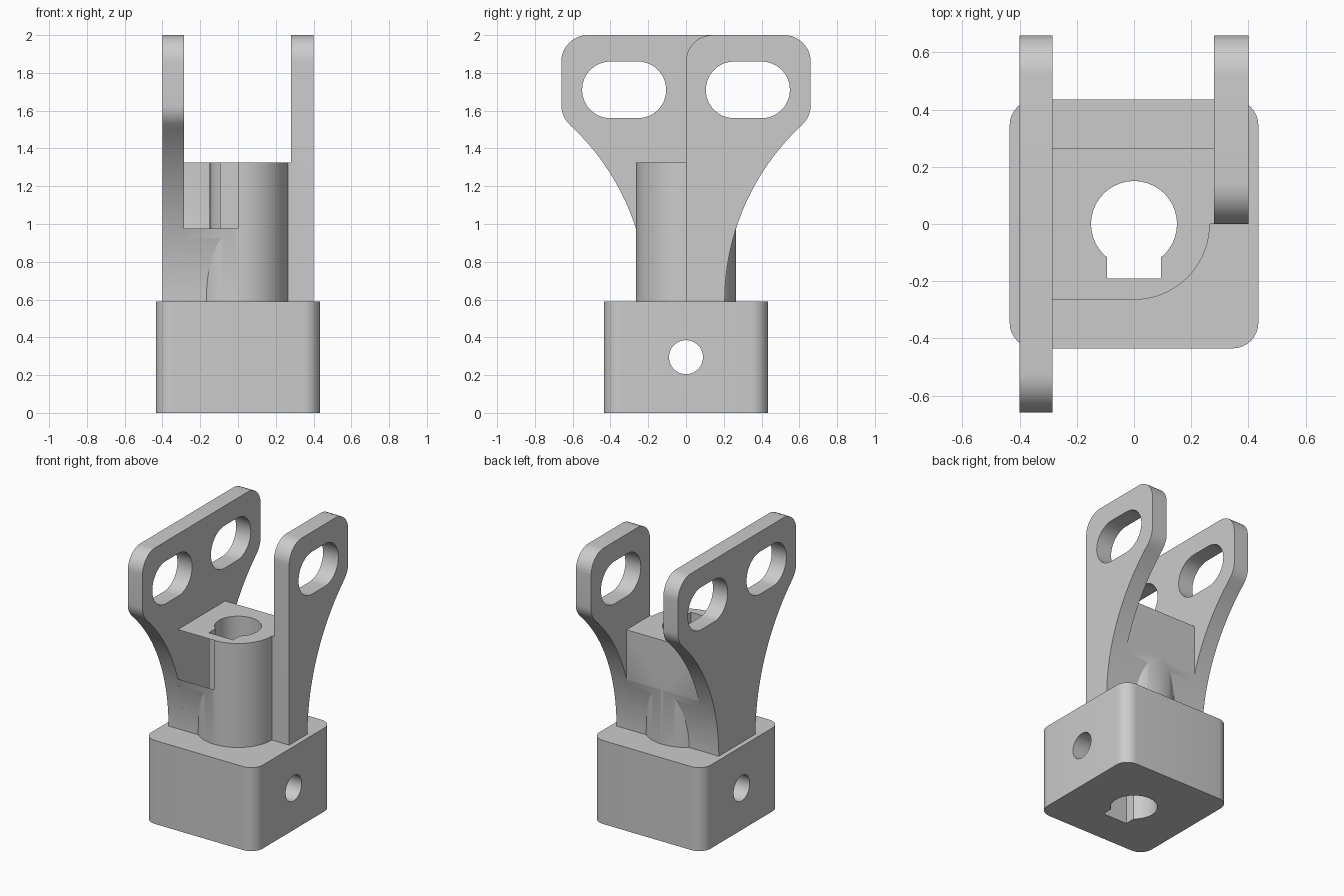
import bpy, bmesh
from math import sin, cos, pi, sqrt, radians

if "Cube" in bpy.data.objects:
    bpy.data.objects.remove(bpy.data.objects["Cube"], do_unlink=True)

grey = bpy.data.materials.new("plain grey")
grey.use_nodes = True
COLOUR = (0.6, 0.6, 0.6, 1)
grey.diffuse_color = COLOUR
grey.node_tree.nodes["Principled BSDF"].inputs["Base Color"].default_value = COLOUR


def arc(cx, cy, r, start, end, steps=12):
    angles = [radians(start + (end - start) * i / steps) for i in range(steps + 1)]
    return [(cx + r * cos(a), cy + r * sin(a)) for a in angles]


def prism(name, outline, low, high, axis):
    """Extrude an outline along z (outline is x, y) or along x (outline is y, z)."""
    place = (lambda p: (p[0], p[1], low)) if axis == "z" else (lambda p: (low, p[0], p[1]))
    bm = bmesh.new()
    face = bm.faces.new([bm.verts.new(place(p)) for p in outline])
    moved = bmesh.ops.extrude_face_region(bm, geom=[face])["geom"]
    step = (0, 0, high - low) if axis == "z" else (high - low, 0, 0)
    bmesh.ops.translate(bm, vec=step, verts=[v for v in moved if isinstance(v, bmesh.types.BMVert)])
    bmesh.ops.recalc_face_normals(bm, faces=bm.faces)
    mesh = bpy.data.meshes.new(name)
    bm.to_mesh(mesh)
    bm.free()
    mesh.materials.append(grey)
    obj = bpy.data.objects.new(name, mesh)
    bpy.context.collection.objects.link(obj)
    return obj


def combine(target, tool, operation):
    """Apply a boolean and discard the tool."""
    mod = target.modifiers.new("boolean", "BOOLEAN")
    mod.operation, mod.object, mod.solver = operation, tool, "EXACT"
    bpy.context.view_layer.objects.active = target
    bpy.ops.object.modifier_apply(modifier=mod.name)
    bpy.data.objects.remove(tool, do_unlink=True)


def mirrored(side):
    return [(-y, z) for y, z in reversed(side)]


# Shared dimensions
BASE, BASE_TOP, FOOT = 0.435, 0.59, 0.5
COLUMN, COLUMN_TOP = 0.265, 1.325
NECK, SWEEP, CORNER = 0.205, 1.27, 0.14
HALF, TOP = 0.66, 2.0


def sweep_to(z_end, steps):
    """Concave flank that rises from the base."""
    heights = [BASE_TOP + (z_end - BASE_TOP) * i / steps for i in range(steps + 1)]
    return [(NECK + SWEEP - sqrt(SWEEP ** 2 - (z - BASE_TOP) ** 2), z) for z in heights]


# Base with rounded vertical edges
r = 0.09
c = BASE - r
outline = []
for i, (sx, sy) in enumerate([(1, 1), (-1, 1), (-1, -1), (1, -1)]):
    outline += arc(sx * c, sy * c, r, 90 * i, 90 * i + 90, 8)
body = prism("bracket_body", outline, 0, BASE_TOP, "z")

# Round column
combine(body, prism("column", arc(0, 0, COLUMN, 0, 360, 96)[:-1], FOOT, COLUMN_TOP, "z"), "UNION")

# Square shoulders joining the column to the plates
flank_height = BASE_TOP + sqrt(SWEEP ** 2 - (SWEEP - (COLUMN - NECK)) ** 2)
shoulder = [(NECK, FOOT)] + sweep_to(flank_height, 14) + [(COLUMN, COLUMN_TOP)]
combine(body, prism("right_shoulder", shoulder + mirrored(shoulder), -0.3, 0, "x"), "UNION")
combine(body, prism("left_shoulder", shoulder + [(0, COLUMN_TOP), (0, FOOT)], 0, 0.3, "x"), "UNION")

# Flared plates: a full one and a half one
side = [(NECK, FOOT)] + sweep_to(1.52, 36)
side += arc(HALF - CORNER, 1.628, CORNER, -48, 0, 8)
side += arc(HALF - CORNER, TOP - CORNER, CORNER, 0, 90)
half_edge = arc(CORNER, TOP - CORNER, CORNER, 90, 180) + [(0, FOOT)]
right_plate = prism("right_plate", side + mirrored(side), -0.4, -0.285, "x")
left_plate = prism("left_plate", side + half_edge, 0.28, 0.4, "x")

# Long slots through the plates
slot = arc(0.4, 1.71, 0.15, -90, 90, 24) + arc(0.255, 1.71, 0.15, 90, 270, 24)
combine(right_plate, prism("slot", slot, -0.6, 0, "x"), "DIFFERENCE")
combine(right_plate, prism("slot", mirrored(slot), -0.6, 0, "x"), "DIFFERENCE")
combine(left_plate, prism("slot", slot, 0, 0.6, "x"), "DIFFERENCE")
combine(body, right_plate, "UNION")
combine(body, left_plate, "UNION")

# Keyed bore and cross hole
key = 0.095
edge = 39.3
bore = arc(0, 0, 0.15, -90 + edge, 270 - edge, 56) + [(-key, -0.19), (key, -0.19)]
combine(body, prism("bore", bore, -0.1, 1.6, "z"), "DIFFERENCE")
pin = arc(0, 0.295, 0.09, 0, 360, 48)[:-1]
combine(body, prism("cross_hole", pin, -0.7, 0.7, "x"), "DIFFERENCE")

# Smooth curved surfaces, keep sharp edges
bpy.ops.object.select_all(action="DESELECT")
body.select_set(True)
bpy.context.view_layer.objects.active = body
bpy.ops.object.shade_smooth_by_angle(angle=radians(25))
